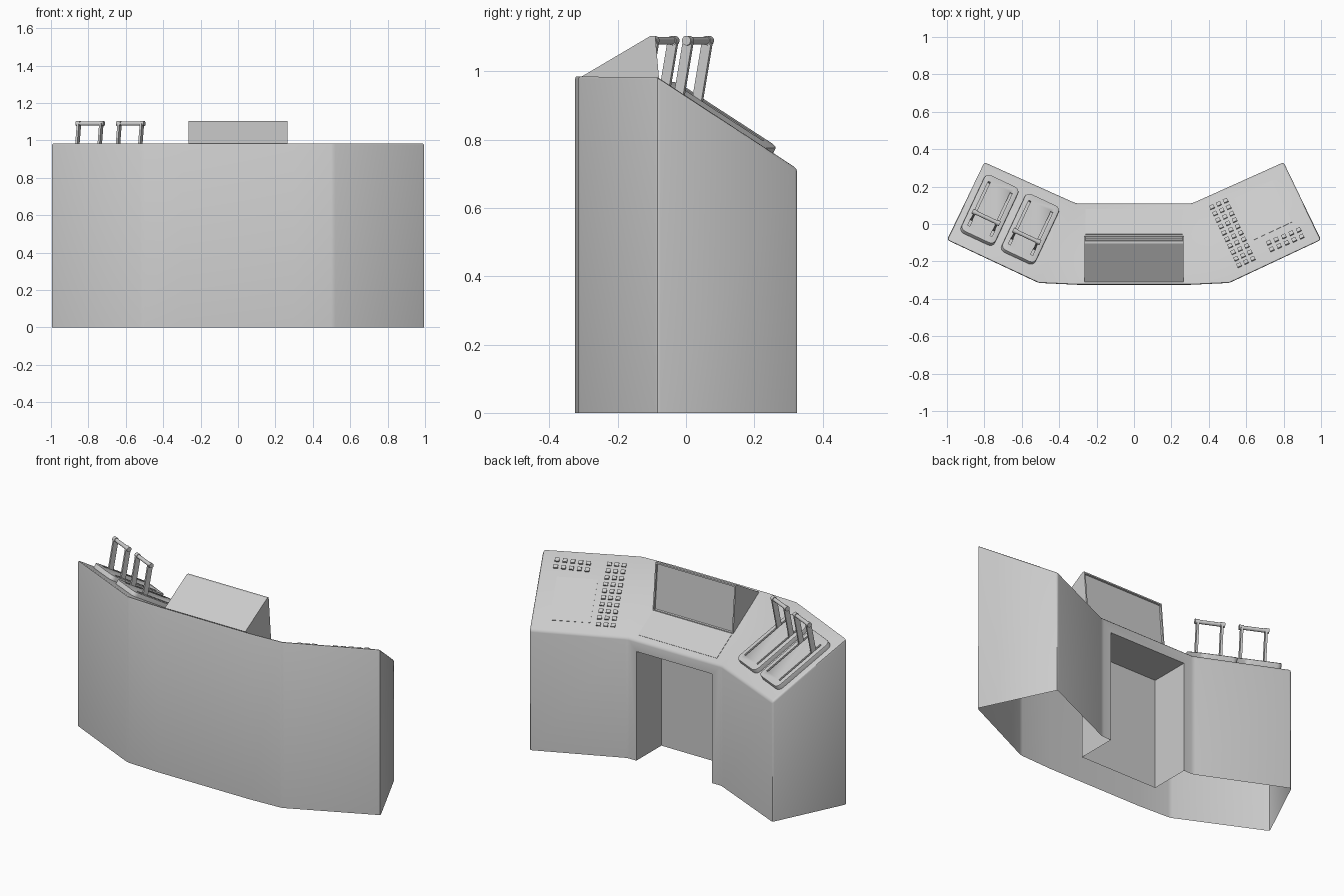
import bpy, bmesh, math
from mathutils import Matrix, Vector

if "Cube" in bpy.data.objects:
    bpy.data.objects.remove(bpy.data.objects["Cube"])


def finish(name, bm, matrix=None, angle=30):
    me = bpy.data.meshes.new(name)
    bm.to_mesh(me)
    bm.free()
    ob = bpy.data.objects.new(name, me)
    bpy.context.collection.objects.link(ob)
    if matrix:
        ob.matrix_world = matrix
    bpy.context.view_layer.objects.active = ob
    for o in bpy.context.selected_objects:
        o.select_set(False)
    ob.select_set(True)
    bpy.ops.object.shade_smooth_by_angle(angle=math.radians(angle))
    return ob


def add_box(bm, size, matrix):
    return bmesh.ops.create_cube(bm, size=1, matrix=matrix @ Matrix.Diagonal((*size, 1)))['verts']


def panel_frame(origin, angle, slope):
    # X runs along the desk, Y runs down the slope, Z is the surface normal
    return (Matrix.Translation(origin) @ Matrix.Rotation(math.radians(angle), 4, 'Z')
            @ Matrix.Rotation(-math.radians(slope), 4, 'X'))


def on_panel(frame, x, y):
    # local panel position straight under/over the plan point (x, y)
    inv = frame.inverted()
    o, d = inv @ Vector((x, y, 0)), inv.to_3x3() @ Vector((0, 0, 1))
    return o - d * (o.z / d.z)


T = Matrix.Translation
LEFT = panel_frame((-1, -0.085, 0.987), -25.1, 30.4)
RIGHT = panel_frame((1, -0.085, 0.987), 25.1, 30.4)
MID = panel_frame((0, -0.325, 0.99), 0, 32.3)

# Desk body: open-bottomed shell with a kneehole in the back
ring = [(-1, -.085, .987), (-.51, -.315, .99), (-.3, -.325, .99), (.3, -.325, .99), (.51, -.315, .99),
        (1, -.085, .987), (.8, .33, .715), (.31, .11, .715), (-.31, .11, .715), (-.8, .33, .715)]
bm = bmesh.new()
top = [bm.verts.new(p) for p in ring]
low = [bm.verts.new((x, y, 0)) for x, y, z in ring]
for i in range(10):
    j = (i + 1) % 10
    if i != 7:
        bm.faces.new((low[i], low[j], top[j], top[i]))
for ids in [(0, 1, 8, 9), (1, 2, 8), (2, 3, 7, 8), (3, 4, 7), (4, 5, 6, 7)]:
    bm.faces.new([top[i] for i in ids])
knee = [[bm.verts.new((x, y, z)) for x, z in ((.25, 0), (.25, .65), (-.25, .65), (-.25, 0))]
        for y in (.11, -.125)]
bm.faces.new([low[7], *knee[0], low[8], top[8], top[7]])
for i in range(3):
    bm.faces.new((knee[0][i + 1], knee[0][i], knee[1][i], knee[1][i + 1]))
bm.faces.new(knee[1])
bmesh.ops.recalc_face_normals(bm, faces=bm.faces)
bm.normal_update()
kv = set(knee[0] + knee[1])
edges = [e for e in bm.edges if not (kv & set(e.verts)) and len(e.link_faces) == 2
         and e.calc_face_angle() > 0.33]
bmesh.ops.bevel(bm, geom=edges, offset=0.012, segments=2, profile=0.5, affect='EDGES', clamp_overlap=True)
finish("desk_body", bm, angle=40)

# Monitor housing: wedge with a recessed screen
bm = bmesh.new()
prof = [(-.31, .982), (-.105, 1.103), (-.09, 1.103), (-.065, .822)]
sides = [[bm.verts.new((x, y, z)) for y, z in prof] for x in (-.265, .265)]
for i in range(4):
    j = (i + 1) % 4
    f = bm.faces.new((sides[0][i], sides[1][i], sides[1][j], sides[0][j]))
    if i == 2:
        screen = f
bm.faces.new(sides[0])
bm.faces.new(sides[1][::-1])
bmesh.ops.recalc_face_normals(bm, faces=bm.faces)
bmesh.ops.inset_region(bm, faces=[screen], thickness=0.012)
bmesh.ops.inset_region(bm, faces=[screen], thickness=0.001, depth=-0.01)
finish("monitor_housing", bm)

# Thin flush panels: keyboard area and right display
bm = bmesh.new()
add_box(bm, (.52, .16, .004), MID @ T(on_panel(MID, 0, .012)))
finish("keyboard_panel", bm)
bm = bmesh.new()
add_box(bm, (.225, .285, .004), RIGHT @ T(on_panel(RIGHT, .69, .073)))
finish("display_panel", bm)

# Push buttons on the right wing
def button_grid(name, start, along, across, n, m):
    bm = bmesh.new()
    for i in range(n):
        for j in range(m):
            p = Vector(start) + Vector(along) * i / (n - 1) + Vector(across) * j / (m - 1)
            add_box(bm, (.024, .022, .02), RIGHT @ T(on_panel(RIGHT, p.x, p.y)))
    finish(name, bm)


button_grid("button_columns", (.418, .088), (.145, -.31), (.073, .034), 10, 3)
button_grid("button_rows", (.722, -.102), (.16, .068), (.015, -.035), 5, 2)

# Lever units on the left wing
for k, (cx, cy) in enumerate([(-.775, .068), (-.558, -.033)], 1):
    c = on_panel(LEFT, cx, cy)
    # rounded base plate
    bm = bmesh.new()
    add_box(bm, (.2, .385, .05), T((0, 0, .003)))
    up = [e for e in bm.edges if abs(e.verts[0].co.z - e.verts[1].co.z) > .01]
    bmesh.ops.bevel(bm, geom=up, offset=.03, segments=4, profile=.5, affect='EDGES')
    rim = [e for e in bm.edges if all(v.co.z > .02 for v in e.verts)]
    bmesh.ops.bevel(bm, geom=rim, offset=.005, segments=2, profile=.5, affect='EDGES')
    plate = finish(f"lever_plate_{k}", bm, LEFT @ T(c))
    # slots cut into the plate
    bm = bmesh.new()
    for s in (-.066, .066):
        add_box(bm, (.012, .3, .03), T((s, 0, .028)))
    cutter = finish(f"slot_cutter_{k}", bm, LEFT @ T(c))
    cutter.hide_render = True
    cutter.hide_set(True)
    mod = plate.modifiers.new("slots", 'BOOLEAN')
    mod.operation = 'DIFFERENCE'
    mod.object = cutter
    mod.solver = 'EXACT'
    # handle: two leaning uprights and a grip bar with end collars
    yaw = Matrix.Rotation(math.radians(-25.1), 4, 'Z')
    base = LEFT @ (c + Vector((0, -.088, .01)))
    rise = 1.093 - base.z
    lean = math.atan2(.035, rise)
    M = T(base) @ yaw @ Matrix.Rotation(-lean, 4, 'X')
    bm = bmesh.new()
    for s in (-.066, .066):
        v = add_box(bm, (.012, .03, rise), M @ T((s, 0, rise / 2)))
    finish(f"lever_uprights_{k}", bm)
    bm = bmesh.new()
    grip = M @ T((0, 0, rise)) @ Matrix.Rotation(math.pi / 2, 4, 'Y')
    for off, r, l in ((0, .011, .16), (-.069, .014, .024), (.069, .014, .024)):
        bmesh.ops.create_cone(bm, cap_ends=True, segments=16, radius1=r, radius2=r, depth=l,
                              matrix=grip @ T((0, 0, off)))
    finish(f"lever_grip_{k}", bm)
